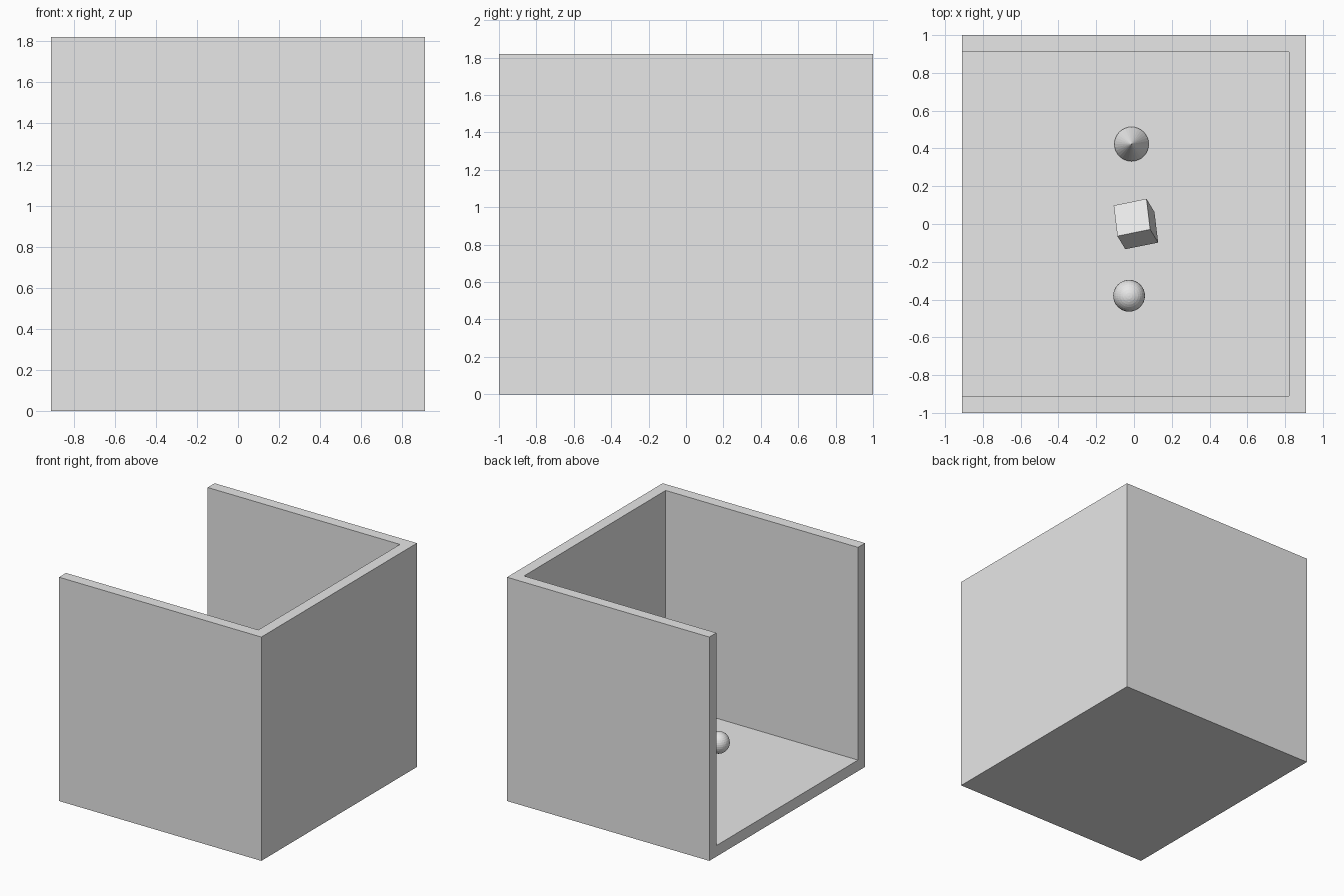
import bpy
import bmesh

cube = bpy.data.objects.get("Cube")
if cube:
    bpy.data.objects.remove(cube, do_unlink=True)

HALF_X, HALF_Y, HEIGHT, THICK = 0.91, 1.0, 1.82, 0.09

grey = bpy.data.materials.new("plain_grey")
grey.use_nodes = True
grey.diffuse_color = (0.8, 0.8, 0.8, 1)
grey.node_tree.nodes["Principled BSDF"].inputs["Base Color"].default_value = (0.8, 0.8, 0.8, 1)


def finish(name, obj):
    obj.name = name
    obj.data.name = name
    obj.data.materials.append(grey)
    return obj


# Floor and two side walls: a U profile extruded along x
iy = HALF_Y - THICK
profile = [(-HALF_Y, 0), (HALF_Y, 0), (HALF_Y, HEIGHT), (iy, HEIGHT),
           (iy, THICK), (-iy, THICK), (-iy, HEIGHT), (-HALF_Y, HEIGHT)]
bm = bmesh.new()
face = bm.faces.new([bm.verts.new((-HALF_X, y, z)) for y, z in profile])
extruded = bmesh.ops.extrude_face_region(bm, geom=[face])["geom"]
bmesh.ops.translate(bm, vec=(2 * HALF_X, 0, 0),
                    verts=[v for v in extruded if isinstance(v, bmesh.types.BMVert)])
bmesh.ops.recalc_face_normals(bm, faces=bm.faces)
mesh = bpy.data.meshes.new("floor_and_side_walls")
bm.to_mesh(mesh)
bm.free()
room = bpy.data.objects.new("floor_and_side_walls", mesh)
bpy.context.collection.objects.link(room)
finish("floor_and_side_walls", room)

# End wall fitted between the side walls
bpy.ops.mesh.primitive_cube_add(size=1, location=(HALF_X - THICK / 2, 0, (HEIGHT + THICK) / 2))
wall = finish("end_wall", bpy.context.object)
wall.scale = (THICK, 2 * iy, HEIGHT - THICK)

# Small solids lined up on the floor
bpy.ops.mesh.primitive_uv_sphere_add(segments=32, ring_count=16, radius=0.084,
                                     location=(-0.026, -0.38, 0.2))
finish("ball", bpy.context.object)

bpy.ops.mesh.primitive_cube_add(size=0.18, location=(0.01, 0, 0.22),
                                rotation=(-0.44, -0.17, 0.2))
finish("tilted_block", bpy.context.object)

bpy.ops.mesh.primitive_cone_add(vertices=32, radius1=0.091, depth=0.18,
                                location=(-0.013, 0.423, 0.19))
finish("cone", bpy.context.object)
